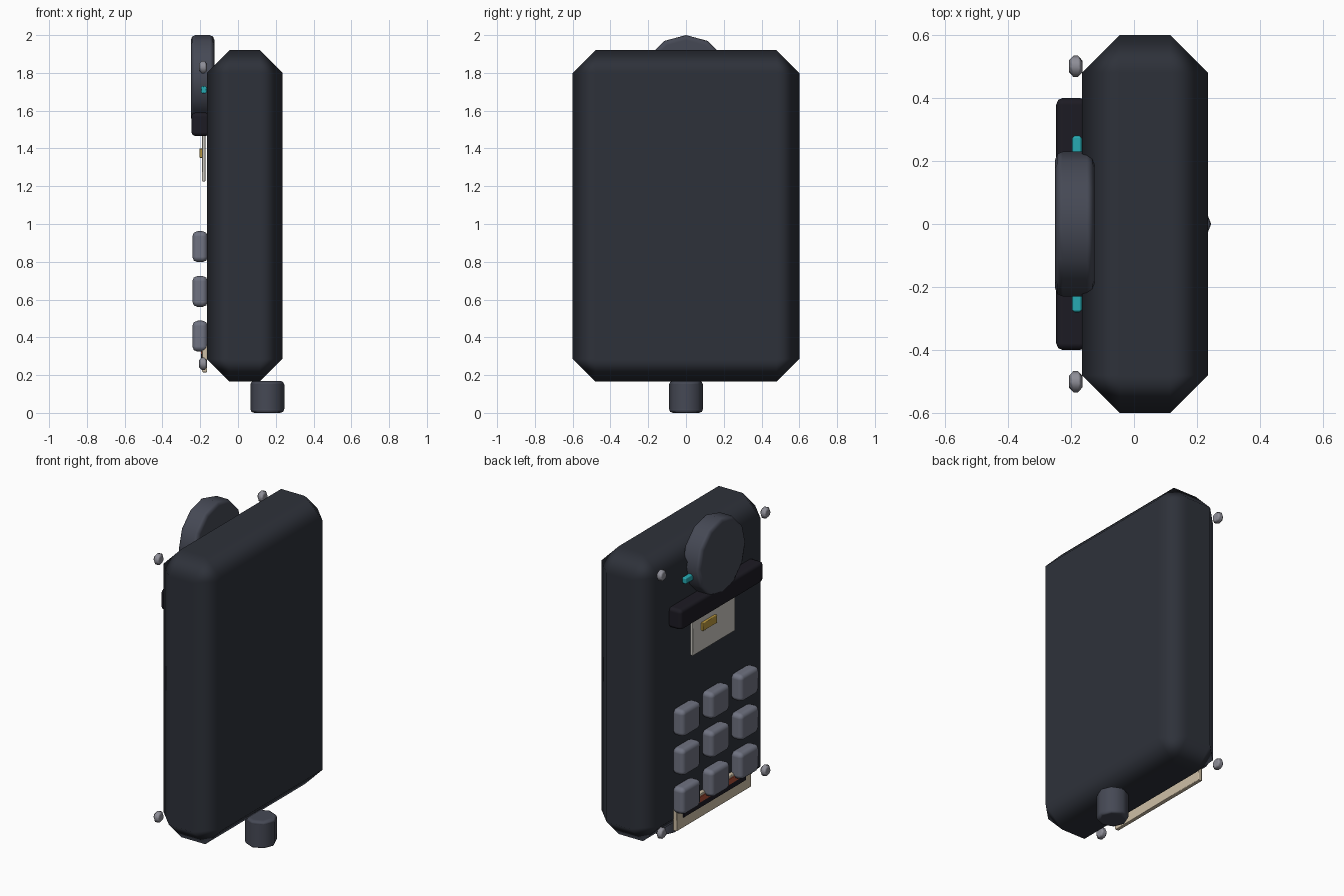
import bpy, bmesh
from math import radians
from mathutils import Matrix

if "Cube" in bpy.data.objects:
    bpy.data.objects.remove(bpy.data.objects["Cube"])


def material(name, r, g, b):
    m = bpy.data.materials.new(name)
    m.diffuse_color = (r, g, b, 1)
    m.use_nodes = True
    m.node_tree.nodes["Principled BSDF"].inputs["Base Color"].default_value = m.diffuse_color
    return m


DARK = material("dark_casing", .027, .031, .042)
BLACK = material("black_plastic", .012, .011, .017)
KNOB = material("slate_knob", .06, .066, .09)
KEY = material("grey_key", .16, .17, .22)
METAL = material("screw_metal", .27, .27, .31)
TEAL = material("teal_light", .02, .40, .45)
PAPER = material("off_white_card", .60, .58, .53)
GOLD = material("gold_chip", .50, .32, .05)
CREAM = material("cream_plate", .62, .52, .38)
RED = material("red_stripe", .42, .08, .04)


def finish(name, bm, mat, bevel, segments):
    me = bpy.data.meshes.new(name)
    bm.to_mesh(me)
    bm.free()
    ob = bpy.data.objects.new(name, me)
    bpy.context.collection.objects.link(ob)
    me.materials.append(mat)
    if bevel:
        for p in me.polygons:
            p.use_smooth = True
        mod = ob.modifiers.new("bevel", 'BEVEL')
        mod.width, mod.segments = bevel, segments
        mod.limit_method, mod.angle_limit = 'ANGLE', radians(50)
        mod.harden_normals = True
    return ob


def box(name, x, y, z, mat, bevel=0, segments=1):
    """Box from (min, max) ranges on each axis."""
    bm = bmesh.new()
    size = [b - a for a, b in (x, y, z)]
    mid = [(a + b) / 2 for a, b in (x, y, z)]
    bmesh.ops.create_cube(bm, size=1, matrix=Matrix.Translation(mid) @ Matrix.Diagonal((*size, 1)))
    return finish(name, bm, mat, bevel, segments)


def cylinder(name, centre, r, depth, sides, mat, bevel, segments=1, axis='Z'):
    bm = bmesh.new()
    rot = Matrix.Rotation(radians(90), 4, 'Y') if axis == 'X' else Matrix()
    bmesh.ops.create_cone(bm, cap_ends=True, segments=sides, radius1=r, radius2=r,
                          depth=depth, matrix=Matrix.Translation(centre) @ rot)
    return finish(name, bm, mat, bevel, segments)


# Casing with broad chamfers
box("casing", (-.165, .235), (-.6, .6), (.165, 1.92), DARK, .12)

# Round knob with the light strip that shows on both sides of it
cylinder("knob", (-.1875, 0, 1.77), .23, .125, 12, KNOB, .025, 2, 'X')
box("light_strip", (-.197, -.165), (-.28, .28), (1.69, 1.73), TEAL, .008)

# Card slot, card and chip
box("card_slot", (-.247, -.15), (-.4, .4), (1.465, 1.59), BLACK, .022, 2)
box("card", (-.19, -.172), (-.205, .205), (1.225, 1.53), PAPER, .004)
box("card_chip", (-.205, -.185), (-.01, .125), (1.35, 1.4), GOLD, .004)

# Keypad
for row, z in enumerate((.88, .643, .406)):
    for col, y in enumerate((.28, 0, -.28)):
        box(f"key_{row}_{col}", (-.242, -.16), (y - .09, y + .09),
            (z - .082, z + .082), KEY, .028, 2)

# Label plate under the keypad
box("label_plate", (-.19, -.163), (-.36, .36), (.215, .36), CREAM, .004)
box("label_dark_stripe", (-.195, -.18), (-.3, .3), (.28, .312), BLACK)
box("label_red_stripe", (-.196, -.18), (-.25, .25), (.312, .345), RED)

# Corner screws
for z in (1.83, .26):
    for y in (-.5, .5):
        cylinder("corner_screw", (-.185, y, z), .034, .042, 8, METAL, .014, 1, 'X')

# Foot peg at the rear of the underside
cylinder("foot_peg", (.155, 0, .085), .09, .17, 8, KNOB, .02, 2)
